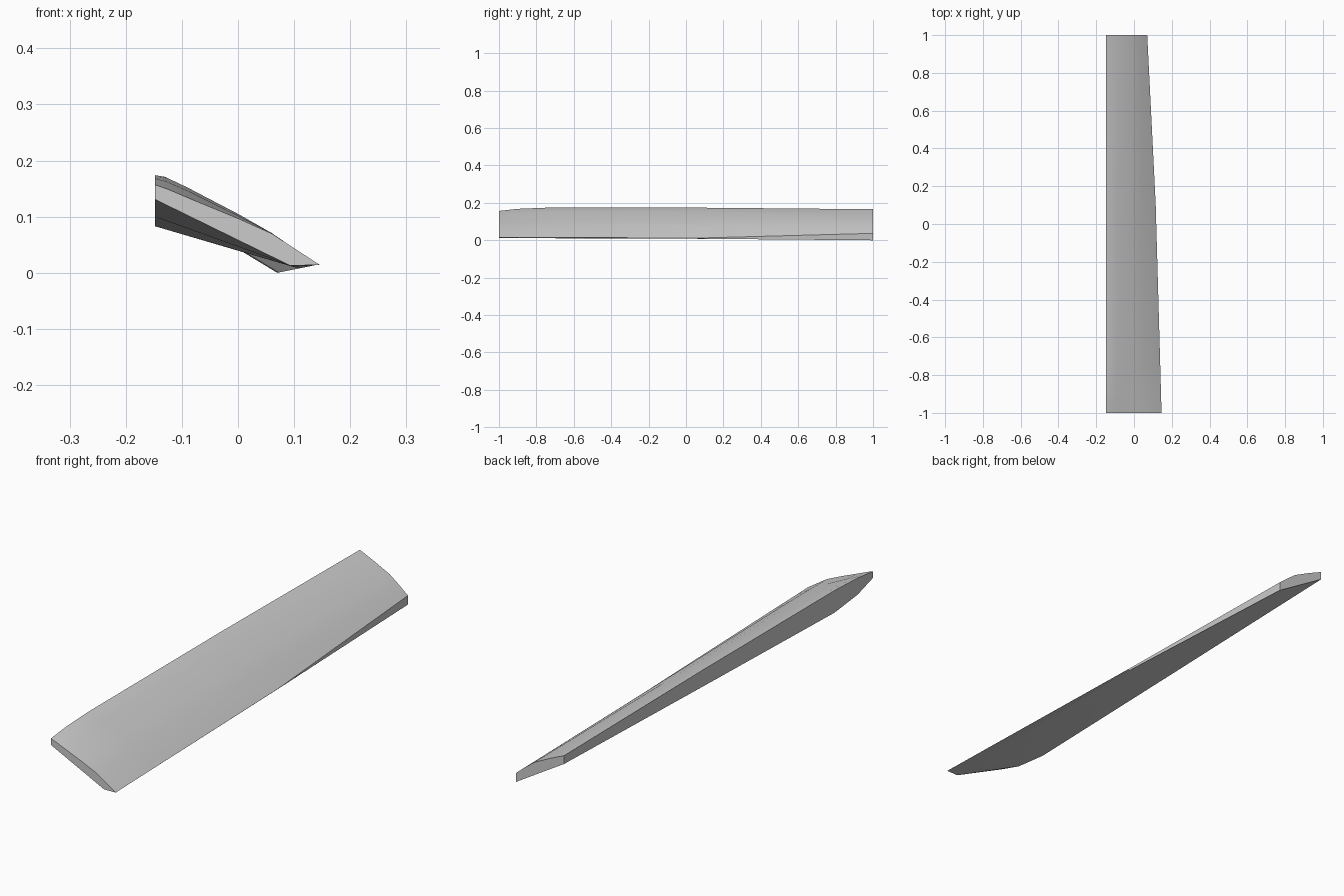
import bpy
import bmesh
import math

cube = bpy.data.objects.get("Cube")
if cube:
    bpy.data.objects.remove(cube, do_unlink=True)

grey = bpy.data.materials.new("plain grey")
grey.use_nodes = True
color = (0.6, 0.6, 0.6, 1)
grey.diffuse_color = color
grey.node_tree.nodes["Principled BSDF"].inputs["Base Color"].default_value = color

LEFT = -0.148
# Stations along the blade: y, upper outline, lower corner, lower height at the straight edge
stations = [
    (-1.0, [(LEFT, .157), (-.125, .149), (-.085, .132), (0, .097), (.06, .070), (.146, .014)], (.093, .013), .131),
    (-.9, [(LEFT, .168), (-.128, .163), (-.087, .145), (0, .102), (.06, .071), (.143, .014)], (.095, .012), .100),
    (-.75, [(LEFT, .174), (-.130, .171), (-.090, .152), (0, .105), (.06, .071), (.139, .014)], (.097, .011), .083),
    (.1, [(LEFT, .174), (-.130, .168), (-.090, .151), (-.01, .106), (.04, .075), (.115, .013)], (.110, .008), .106),
    (1.0, [(LEFT, .166), (-.125, .156), (-.085, .138), (-.012, .102), (.03, .070), (.070, .037)], (.070, .0), .132),
]

# Loft the blade through its stations
bm = bmesh.new()
rings = []
for y, upper, corner, low in stations:
    outline = upper + [corner, (LEFT, low)]
    rings.append([bm.verts.new((x, y, z)) for x, z in outline])
for a, b in zip(rings, rings[1:]):
    for i in range(len(a)):
        j = (i + 1) % len(a)
        bm.faces.new((a[i], a[j], b[j], b[i]))
bm.faces.new(rings[0])
bm.faces.new(rings[-1])
bmesh.ops.recalc_face_normals(bm, faces=bm.faces)

mesh = bpy.data.meshes.new("blade")
bm.to_mesh(mesh)
bm.free()
mesh.materials.append(grey)
blade = bpy.data.objects.new("blade", mesh)
bpy.context.collection.objects.link(blade)

# Smooth the upper surface while keeping the rim sharp
bpy.context.view_layer.objects.active = blade
blade.select_set(True)
bpy.ops.object.shade_smooth_by_angle(angle=math.radians(25))
